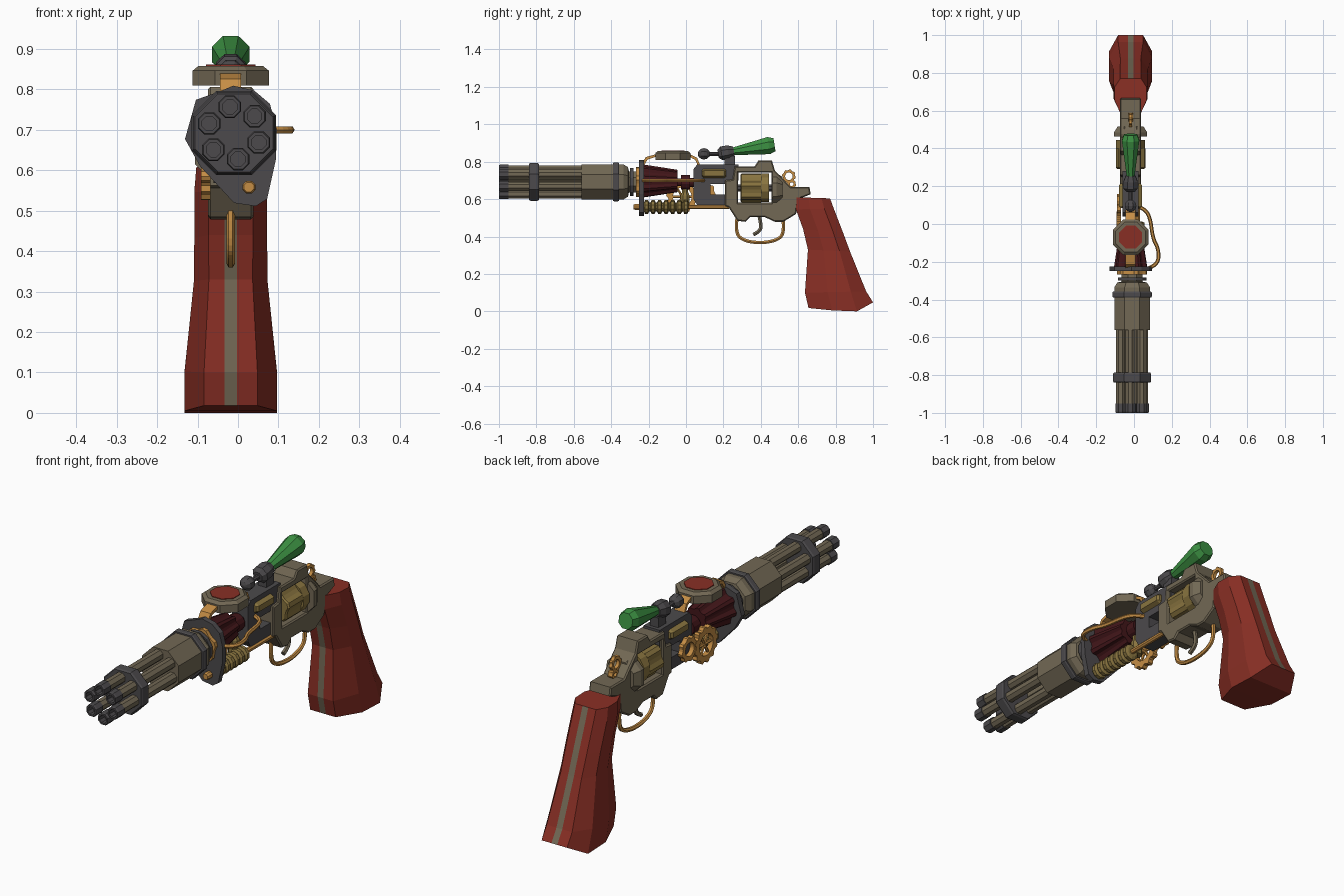
import bpy, bmesh, math
from mathutils import Vector, Matrix

if "Cube" in bpy.data.objects:
    bpy.data.objects.remove(bpy.data.objects["Cube"])

CX = -0.018          # centre line of the frame
BX, BZ = -0.01, 0.692  # barrel cluster axis


def mat(name, r, g, b):
    m = bpy.data.materials.new(name)
    m.diffuse_color = (r, g, b, 1)
    m.use_nodes = True
    m.node_tree.nodes["Principled BSDF"].inputs["Base Color"].default_value = m.diffuse_color
    return m


TAUPE = mat("taupe metal", .17, .14, .09)
RED = mat("red", .25, .028, .018)
GREEN = mat("green glass", .045, .28, .055)
ORANGE = mat("copper", .56, .27, .06)
BRASS = mat("brass", .25, .175, .05)
DARK = mat("dark steel", .072, .068, .072)
MAROON = mat("dark red", .055, .008, .01)


def finish(name, bm, *mats):
    bmesh.ops.remove_doubles(bm, verts=bm.verts, dist=1e-5)
    bmesh.ops.recalc_face_normals(bm, faces=bm.faces)
    me = bpy.data.meshes.new(name)
    bm.to_mesh(me)
    bm.free()
    for m in mats:
        me.materials.append(m)
    ob = bpy.data.objects.new(name, me)
    bpy.context.collection.objects.link(ob)
    return ob


def lathe(name, origin, axis, profile, m, n=8, flute=1.0, closed=False, scale=(1, 1)):
    """Turn (distance, radius) pairs round an axis; flute < 1 cuts grooves in the widest part."""
    q = Vector(axis).to_track_quat('Z', 'Y')
    big = max(r for _, r in profile) * .6
    bm = bmesh.new()
    rings = []
    for t, r in profile:
        ring = []
        for i in range(n):
            a = 2 * math.pi * (i + .5) / n
            k = r * (flute if i % 4 < 2 and r > big else 1)
            ring.append(bm.verts.new(Vector(origin) + q @ Vector(
                (k * math.cos(a) * scale[0], k * math.sin(a) * scale[1], t))))
        rings.append(ring)
    pairs = list(zip(rings, rings[1:]))
    if closed:
        pairs.append((rings[-1], rings[0]))
    else:
        bm.faces.new(rings[0])
        bm.faces.new(rings[-1])
    for p, s in pairs:
        for i in range(n):
            j = (i + 1) % n
            bm.faces.new((p[i], p[j], s[j], s[i]))
    return finish(name, bm, m)


def from_curve(name, cu, matrix, m):
    ob = bpy.data.objects.new(name + "_curve", cu)
    bpy.context.collection.objects.link(ob)
    dg = bpy.context.evaluated_depsgraph_get()
    me = bpy.data.meshes.new_from_object(ob.evaluated_get(dg))
    bpy.data.objects.remove(ob)
    bm = bmesh.new()
    bm.from_mesh(me)
    bm.transform(matrix)
    for f in bm.faces:
        f.material_index = 0
        f.smooth = False
    return finish(name, bm, m)


SIDE = Matrix(((0, 0, 1, 0), (1, 0, 0, 0), (0, 1, 0, 0), (0, 0, 0, 1)))   # (y, z) profile
FRONT = Matrix(((1, 0, 0, 0), (0, 0, -1, 0), (0, 1, 0, 0), (0, 0, 0, 1)))  # (x, z) profile


def prism(name, loops, half, m, at=(CX, 0, 0), plane=SIDE, bevel=0.0):
    """Extrude an outline (further loops are holes) both ways."""
    cu = bpy.data.curves.new(name, 'CURVE')
    cu.dimensions = '2D'
    cu.fill_mode = 'BOTH'
    cu.extrude = half - bevel
    cu.bevel_depth = bevel
    cu.bevel_resolution = 0
    for pts in loops:
        s = cu.splines.new('POLY')
        s.points.add(len(pts) - 1)
        for p, (u, v) in zip(s.points, pts):
            p.co = (u, v, 0, 1)
        s.use_cyclic_u = True
    return from_curve(name, cu, Matrix.Translation(at) @ plane, m)


def tube(name, pts, r, m):
    cu = bpy.data.curves.new(name, 'CURVE')
    cu.dimensions = '3D'
    cu.bevel_depth = r
    cu.bevel_resolution = 1
    cu.use_fill_caps = True
    cu.resolution_u = 5
    s = cu.splines.new('NURBS')
    s.points.add(len(pts) - 1)
    for p, c in zip(s.points, pts):
        p.co = (*c, 1)
    s.use_endpoint_u = True
    s.order_u = 3
    return from_curve(name, cu, Matrix(), m)


def box(y0, y1, z0, z1):
    return [(y0, z0), (y1, z0), (y1, z1), (y0, z1)]


Y = (0, 1, 0)

# Six barrels with bored dark muzzles
for i in range(6):
    a = math.radians(99 + 60 * i)
    x, z = BX + .0655 * math.cos(a), BZ + .0655 * math.sin(a)
    lathe("barrel", (x, -.95, z), Y, [(0, .026), (.42, .026)], TAUPE, 8)
    lathe("muzzle", (x, -1, z), Y, [(.035, .019), (0, .019), (0, .027), (.008, .03), (.05, .03)], DARK, 8)

# Barrel clamp, sleeve, collars
axis = (BX, 0, BZ)
lathe("barrel_clamp", axis, Y, [(-.84, .104), (-.832, .109), (-.794, .109), (-.786, .104)], DARK)
lathe("sleeve", axis, Y, [(-.56, .102), (-.335, .102), (-.31, .085), (-.305, .06), (-.24, .06)], TAUPE)
lathe("sleeve_band", axis, Y, [(-.39, .109), (-.384, .113), (-.364, .113), (-.358, .109)], DARK)
lathe("rear_collar", axis, Y, [(-.30, .078), (-.282, .078)], DARK, 12)
lathe("copper_collar", axis, Y, [(-.268, .08), (-.245, .08)], ORANGE, 24, .88)

# Irregular dark bulkhead plate
prism("bulkhead_plate", [[(-.104, .774), (-.04, .797), (-.012, .809), (.04, .797), (.079, .764),
      (.096, .70), (.094, .628), (.072, .529), (.044, .511), (-.01, .519), (-.094, .61), (-.131, .677)]],
      .013, DARK, (0, -.237, 0), FRONT)

# Ribbed dark red core and its neck
lathe("ribbed_core", (CX, 0, .697), Y, [(-.225, .088), (-.045, .06)], MAROON, 32, .85)
lathe("core_neck", (CX, 0, .69), Y, [(-.05, .02), (-.028, .02), (-.028, .04), (.022, .04), (.022, .025), (.06, .025)], MAROON, 12)

# Ribbed brass spring with copper bolt and rod
ribs = []
for i in range(7):
    t = -.225 + i * .035
    ribs += [(t, .024), (t + .006, .037), (t + .022, .037), (t + .028, .024)]
lathe("spring", (.02, 0, .558), Y, ribs, BRASS, 10)
lathe("spring_bolt", (.027, 0, .558), Y, [(-.28, .013), (-.272, .017), (-.245, .017)], ORANGE, 8)
lathe("spring_rod", (.02, 0, .558), Y, [(.0, .012), (.23, .012)], ORANGE, 8)
lathe("spring_post", (CX, -.005, .56), (0, 0, 1), [(0, .026), (.06, .026), (.075, .018), (.11, .018)], BRASS, 8)

# Forward dark block with slot
prism("front_block", [[(.04, .60), (.06, .568), (.23, .568), (.28, .70), (.28, .785), (.06, .785), (.04, .76)],
                      box(.13, .212, .625, .68)], .042, DARK)
lathe("brass_housing", (CX, 0, .738), Y, [(.085, .03), (.095, .036), (.205, .036), (.215, .03)], BRASS, 8, scale=(1.85, 1))

# Revolver frame with cylinder window
prism("frame", [[(.214, .695), (.255, .70), (.265, .768), (.369, .768), (.39, .80), (.455, .80), (.47, .75),
                 (.513, .706), (.556, .66), (.655, .66), (.66, .63), (.594, .604), (.583, .524), (.519, .485),
                 (.476, .485), (.422, .51), (.342, .51), (.316, .485), (.278, .49), (.232, .561), (.214, .567)],
                box(.272, .463, .575, .748)], .056, TAUPE, bevel=.006)
lathe("recoil_shield", (CX, 0, .65), Y, [(.462, .095), (.485, .095), (.515, .075)], TAUPE, 8)
lathe("cylinder", (CX, 0, .66), Y, [(.292, .072), (.298, .079), (.40, .079)], BRASS, 24, .87)
lathe("cylinder_rear", (CX, 0, .66), Y, [(.40, .079), (.445, .079)], BRASS, 12)
lathe("cylinder_pin", (CX, 0, .66), Y, [(.26, .02), (.48, .02)], DARK, 8)

# Trigger and guard
tube("trigger_guard", [(CX, y, z) for y, z in [(.273, .50), (.262, .42), (.31, .376), (.41, .364), (.50, .385),
     (.525, .43), (.519, .49)]], .010, ORANGE)
tube("trigger", [(CX, y, z) for y, z in [(.39, .515), (.405, .455), (.39, .425), (.36, .41)]], .011, TAUPE)

# Grip: lofted sections (front y, z, back y, z, half width, flat half width, dips)
bm = bmesh.new()
rings = []
for yf, zf, yb, zb, w, c, d1, d2 in [
        (.588, .61, .77, .604, .085, .055, 0, 0), (.588, .545, .79, .55, .09, .055, 0, 0),
        (.626, .44, .84, .42, .09, .055, 0, 0), (.652, .33, .877, .32, .091, .054, 0, 0),
        (.636, .10, .963, .107, .114, .066, 0, 0), (.655, .018, 1.0, .048, .114, .066, -.024, -.0405)]:
    def pt(x, t, d=0):
        return bm.verts.new((CX + x, yf + (yb - yf) * t, zf + (zb - zf) * t + d))
    half = [(.015, 0, 0), (c, 0, 0), (w, .37, d1), (w, .75, d2), (c, 1, 0), (.015, 1, 0)]
    rings.append([pt(*h) for h in half] + [pt(-x, t, d) for x, t, d in reversed(half)])
for p, s in zip(rings, rings[1:]):
    for i in range(12):
        f = bm.faces.new((p[i], p[(i + 1) % 12], s[(i + 1) % 12], s[i]))
        f.material_index = 1 if i in (5, 11) else 0   # centre stripe front and back
for r in (rings[0], rings[-1]):
    for i in range(5):
        bm.faces.new((r[i], r[i + 1], r[10 - i], r[11 - i]))
finish("grip", bm, RED, TAUPE)

# Octagonal disc with red face, carried by a copper strap
arch = [(-.235, .79), (-.215, .825), (-.16, .84), (.02, .84), (.06, .82), (.078, .775)]
inner = [(-.222, .785), (-.205, .812), (-.155, .828), (.015, .828), (.05, .81), (.065, .775)]
prism("disc_strap", [arch + inner[::-1]], .026, ORANGE)
lathe("disc", (CX, -.07, 0), (0, 0, 1), [(.809, .102), (.846, .102), (.858, .086)], TAUPE)
lathe("disc_face", (CX, -.07, 0), (0, 0, 1), [(.855, .066), (.861, .066)], RED)

# Green sight, dark mount, ball
tilt = (0, 1, .1625)
lathe("green_sight", (CX, .25, .855), tilt, [(0, .022), (.195, .05), (.226, .038)], GREEN)
lathe("sight_mount", (CX, .172, .842), tilt, [(0, .024), (.018, .04), (.055, .04), (.085, .028)], DARK)
prism("sight_stem", [box(.205, .262, .76, .83)], .022, DARK)
lathe("ball_rod", (CX, .10, .842), Y, [(0, .011), (.09, .011)], DARK, 8)
lathe("sight_ball", (CX, .096, .842), Y,
      [(-.033 * math.cos(k * math.pi / 6), max(.004, .033 * math.sin(k * math.pi / 6))) for k in range(7)], DARK, 8)


# Toothed copper rings
def gear(name, x, y, z, r, hole, w, n=48):
    lathe(name, (x, y, z), (1, 0, 0), [(0, hole), (0, r), (w, r), (w, hole)], ORANGE, n, .88, True)


gear("large_gear", -.092, -.02, .612, .086, .05, .024)
gear("small_gear", -.09, .10, .635, .058, .032, .022, 32)
gear("hammer_ring", CX - .008, .55, .722, .037, .02, .016, 32)
gear("hammer_link", CX - .012, .565, .68, .024, .01, .024, 24)
lathe("gear_axle", (-.08, -.02, .612), (1, 0, 0), [(0, .014), (.07, .014)], ORANGE, 8)
for k in range(3):
    a = math.pi * k / 3
    u = Vector((0, math.cos(a), math.sin(a))) * .055
    c = Vector((-.08, -.02, .612))
    tube("gear_spoke", [c - u, c, c + u], .007, ORANGE)

# Copper pipe bulging out on the right side
tube("side_pipe", [(.0, .10, .70), (.05, .085, .70), (.085, .04, .70), (.10, -.08, .70), (.13, -.13, .70),
                   (.13, -.215, .70), (.075, -.235, .70)], .010, ORANGE)
